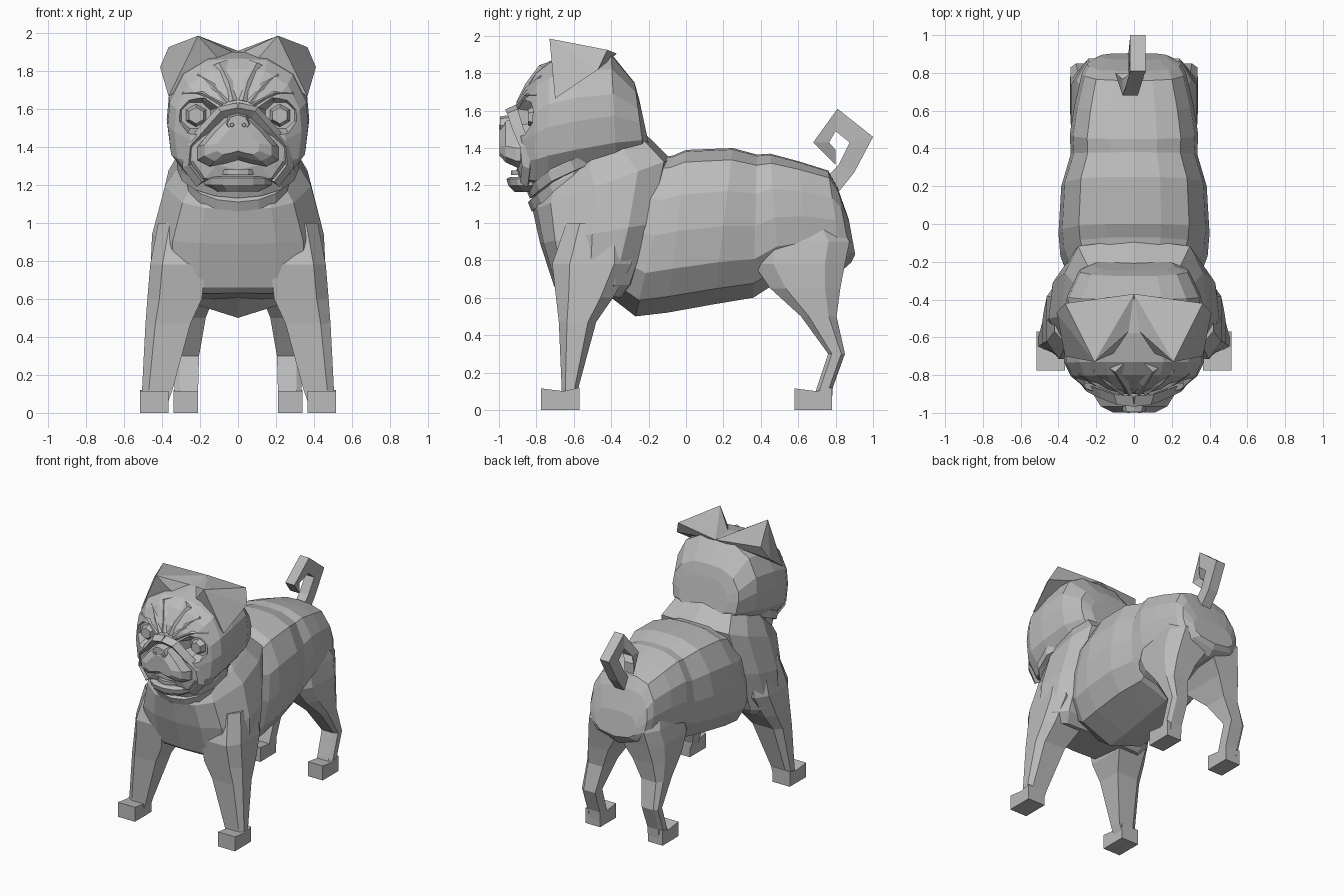
import bpy, bmesh, math
from mathutils import Vector

if "Cube" in bpy.data.objects:
    bpy.data.objects.remove(bpy.data.objects["Cube"])

fur = bpy.data.materials.new("grey fur")
fur.diffuse_color = (0.5, 0.5, 0.5, 1)
fur.use_nodes = True
fur.node_tree.nodes["Principled BSDF"].inputs["Base Color"].default_value = fur.diffuse_color


def finish(name, bm, mirror=False):
    bmesh.ops.recalc_face_normals(bm, faces=bm.faces)
    me = bpy.data.meshes.new(name)
    bm.to_mesh(me)
    bm.free()
    me.materials.append(fur)
    ob = bpy.data.objects.new(name, me)
    bpy.context.collection.objects.link(ob)
    if mirror:
        ob.modifiers.new("mirror", 'MIRROR')
    return ob


def loft(name, rings, mirror=False):
    """Skin a list of equal-length point rings and cap both ends."""
    bm = bmesh.new()
    vs = [[bm.verts.new(p) for p in r] for r in rings]
    n = len(vs[0])
    for a, b in zip(vs, vs[1:]):
        for i in range(n):
            j = (i + 1) % n
            bm.faces.new((a[i], a[j], b[j], b[i]))
    bm.faces.new(vs[0])
    bm.faces.new(vs[-1])
    return finish(name, bm, mirror)


def both(half):
    """Complete a half outline that starts and ends on the centre line."""
    return half + [(-x, z) for x, z in half[-2:0:-1]]


def along_y(half, rows):
    """Rings from rows of (y top, y bottom, z bottom, z top, half width)."""
    out = []
    for yt, yb, z0, z1, w in rows:
        c, h = (z0 + z1) / 2, (z1 - z0) / 2
        out.append([(x * w, yb + (yt - yb) * (z + 1) / 2, c + z * h) for x, z in both(half)])
    return out


def box_leg(name, rows, cham=.22):
    """Chamfered leg from rows of (z, x in, x out, y front, y back)."""
    rings = []
    for z, x0, x1, y0, y1 in rows:
        c, d = (x1 - x0) * cham, (y1 - y0) * cham
        rings.append([(x0, y0, z), (x1 - c, y0, z), (x1, y0 + d, z),
                      (x1, y1 - d, z), (x1 - c, y1, z), (x0, y1, z)])
    return loft(name, rings, True)


def prism(name, outline, y0, y1, mirror=False, shrink=1.0):
    """Extrude an x-z outline from y0 to y1, scaling the front by shrink."""
    c = sum((Vector((x, 0, z)) for x, z in outline), Vector()) / len(outline)
    back = [(x, y0, z) for x, z in outline]
    front = [(c.x + (x - c.x) * shrink, y1, c.z + (z - c.z) * shrink) for x, z in outline]
    return loft(name, [back, front], mirror)


# Torso and rump
BODY = [(0, 1), (.36, .98), (.73, .85), (.95, .45), (1, 0), (.95, -.46), (.70, -.80), (0, -1)]
loft("torso", along_y(BODY, [
    (-.2, -.40, .60, 1.34, .34), (-.07, -.27, .50, 1.36, .39), (0, -.1, .52, 1.39, .40),
    (.25, .15, .565, 1.40, .385), (.38, .36, .60, 1.365, .335), (.45, .50, .69, 1.37, .34),
    (.60, .66, .74, 1.33, .315), (.76, .84, .75, 1.28, .275), (.81, .885, .79, 1.19, .25),
    (.87, .905, .83, 1.02, .18)]))

# Chest and neck, stacked upward from (front y, front z, back y, back z, half width)
CHEST = [(0, 0), (.45, .03), (.76, .13), (1, .45), (.95, .76), (.77, .95), (0, 1)]
rows = [(-.67, .63, -.34, .60, .42), (-.705, .66, -.28, .67, .465), (-.78, .89, -.16, 1.0, .452),
        (-.82, 1.07, -.08, 1.34, .385), (-.78, 1.16, -.19, 1.45, .32), (-.70, 1.28, -.25, 1.5, .27)]
loft("chest", [[(x * w, fy + (by - fy) * t, fz + (bz - fz) * t) for x, t in both(CHEST)]
               for fy, fz, by, bz, w in rows])

# Loose skin folds under the chin
for k, (z, w, y) in enumerate([(1.11, .28, -.825), (1.18, .32, -.835)]):
    rings = []
    for i in range(9):
        a = math.pi * i / 8
        x, s = -w * math.cos(a), max(math.sin(a), 0)
        yy, zz = y + .24 * (1 - s ** .7), z + .15 * (1 - s)
        rings.append([(x, yy, zz - .05), (x, yy - .02, zz), (x, yy + .02, zz + .04), (x * .8, yy + .12, zz)])
    loft("chin_fold_%d" % (k + 1), rings)

# Legs and paws
box_leg("front_leg", [(.05, .37, .51, -.665, -.57), (.12, .345, .505, -.665, -.575),
                      (.47, .25, .487, -.68, -.48), (.60, .19, .477, -.695, -.39),
                      (.78, .17, .462, -.715, -.29), (1.0, .14, .42, -.64, -.31)])
box_leg("hind_leg", [(.05, .21, .335, .68, .78), (.12, .21, .335, .70, .785),
                     (.30, .205, .335, .76, .85), (.50, .17, .335, .615, .805),
                     (.65, .11, .335, .45, .825), (.78, .03, .33, .36, .85),
                     (.90, .02, .305, .36, .875), (1.12, .04, .24, .42, .74)])


def paw(name, x0, x1, y0, y1):
    side = [(y0, 0), (y1, 0), (y1, .12), (y0 + .12, .10), (y0, .115)]
    loft(name, [[(x, y, z) for y, z in side] for x in (x0, x1)], True)


paw("front_paw", .365, .515, -.775, -.57)
paw("hind_paw", .21, .34, .58, .78)

# Curled tail: outer and inner corner points with a sideways shift
outer = [(.82, 1.17), (.90, 1.27), (1.0, 1.46), (.81, 1.61), (.68, 1.43), (.80, 1.31)]
inner = [(.75, 1.24), (.815, 1.31), (.875, 1.43), (.80, 1.49), (.765, 1.43), (.80, 1.39)]
shift = [.01, .01, .02, .02, -.02, -.06]
loft("tail", [[(s - .04, *o), (s + .04, *o), (s + .04, *i), (s - .04, *i)]
              for o, i, s in zip(outer, inner, shift)])

# Head
HEAD = [(0, 1), (.42, .97), (.78, .74), (.97, .32), (1, -.05), (.95, -.5), (.70, -.86), (0, -1)]
head = loft("head", along_y(HEAD, [
    (-.25, -.19, 1.38, 1.66, .21), (-.275, -.22, 1.34, 1.75, .29), (-.40, -.37, 1.27, 1.905, .355),
    (-.58, -.60, 1.22, 1.90, .375), (-.73, -.74, 1.19, 1.865, .37), (-.80, -.81, 1.18, 1.81, .335),
    (-.87, -.88, 1.20, 1.70, .25), (-.90, -.905, 1.28, 1.62, .16)]))


def disc(cx, cz, r, n=8, sx=1.0):
    return [(cx + sx * r * math.cos(2 * math.pi * (i + .5) / n),
             cz + r * math.sin(2 * math.pi * (i + .5) / n)) for i in range(n)]


# Eye sockets cut into the face, with faceted eyes inside
cutter = prism("eye_socket_cutter", disc(.222, 1.565, .075, 8, 1.1), -.80, -1.0, True, 2.1)
cutter.hide_render = True
cutter.hide_set(True)
cut = head.modifiers.new("eye sockets", 'BOOLEAN')
cut.operation = 'DIFFERENCE'
cut.object = cutter
prism("eye", disc(.22, 1.565, .072, 6, 1.0), -.77, -.845, True, .6)


def ridge(name, pts, width, height, mirror=True):
    """Fold of skin: a triangular strip along a path, facing the front."""
    rings = []
    out = Vector((0, -1, .35)).normalized()
    sink = Vector((0, .03, 0))
    for i, p in enumerate(pts):
        p = Vector(p)
        d = Vector(pts[min(i + 1, len(pts) - 1)]) - Vector(pts[max(i - 1, 0)])
        s = d.cross(out).normalized() * width
        rings.append([p - s + sink, p + out * height, p + s + sink])
    loft(name, rings, mirror)


# Forehead wrinkles, brows, nose fold and cheek folds
ridge("centre_wrinkle", [(.025, -.90, 1.64), (.05, -.85, 1.74), (.10, -.775, 1.84)], .05, .01)
ridge("inner_wrinkle", [(.06, -.90, 1.63), (.13, -.85, 1.72), (.21, -.775, 1.78)], .045, .01)
ridge("brow", [(.08, -.90, 1.62), (.19, -.855, 1.68), (.29, -.79, 1.68), (.335, -.74, 1.60)], .03, .01)
ridge("nose_fold", [(0, -.95, 1.60), (.09, -.94, 1.58), (.17, -.91, 1.49), (.25, -.87, 1.40),
                    (.26, -.86, 1.30), (.19, -.87, 1.21)], .035, .018)

# Muzzle with hanging lips
muzzle = [(0, 1.58), (.07, 1.56), (.14, 1.49), (.215, 1.40), (.215, 1.33), (.15, 1.295), (.07, 1.31), (0, 1.33)]
rings = []
for y, s, dz in ((-.80, 1.05, 0), (-.91, .98, 0), (-.965, .82, .005), (-.997, .52, 0)):
    rings.append([(x * s, y, 1.43 + (z - 1.43) * s + dz) for x, z in both(muzzle)])
loft("muzzle", rings)

# Nose with nostrils
prism("nose", both([(0, 1.58), (.05, 1.565), (.072, 1.52), (.05, 1.48), (0, 1.465)]), -.93, -.995, False, .8)
prism("nostril", disc(.032, 1.515, .016, 5), -.99, -1.0, True, .6)

# Lower jaw and tongue
jaw = [(0, -.96), (.08, -.945), (.14, -.905), (.19, -.80), (0, -.74)]
loft("lower_jaw", [[(x * s, y * t, z) for x, y in both(jaw)]
                   for z, s, t in ((1.165, .7, .955), (1.20, 1, .99), (1.235, 1, 1), (1.245, .85, .98))])
loft("tongue", [[(x * .65, y * .975, z) for x, y in both(jaw)] for z in (1.255, 1.28)])

# Folded ears: a solid wedge from the crown to the hanging tip
bm = bmesh.new()
for p in ((0, -.37, 1.905), (.365, -.42, 1.925), (.21, -.73, 1.985), (.41, -.47, 1.82),
          (.365, -.70, 1.665), (.02, -.56, 1.895), (.10, -.68, 1.86), (.29, -.66, 1.82)):
    bm.verts.new(p)
bmesh.ops.convex_hull(bm, input=bm.verts)
finish("ear", bm, True)
